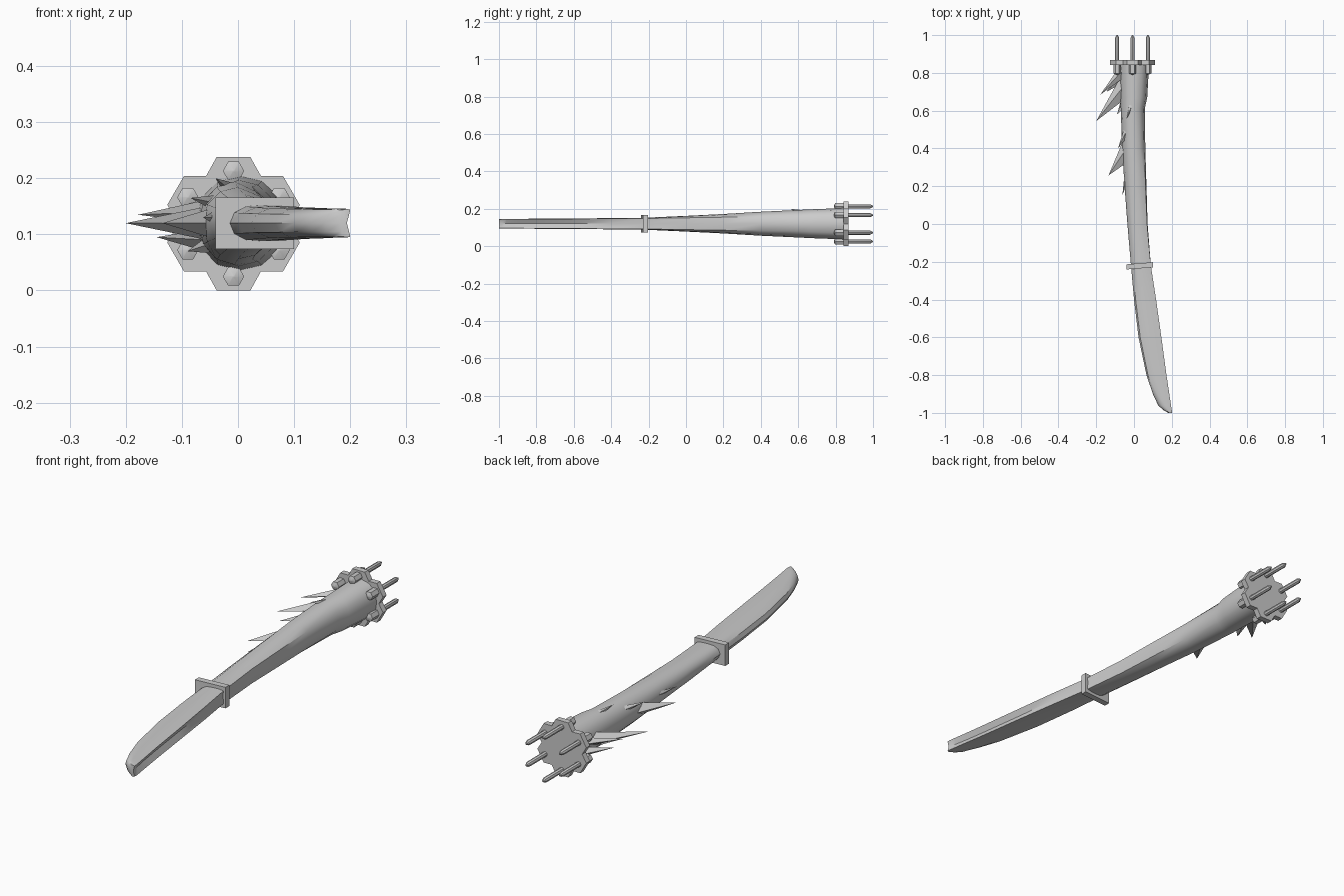
import bpy, bmesh, math
from mathutils import Vector

if "Cube" in bpy.data.objects:
    bpy.data.objects.remove(bpy.data.objects["Cube"])

grey = bpy.data.materials.new("light_grey")
grey.diffuse_color = (0.6, 0.6, 0.6, 1)
grey.use_nodes = True
grey.node_tree.nodes["Principled BSDF"].inputs["Base Color"].default_value = grey.diffuse_color
CX, CZ = -0.008, 0.119      # axis of the wide end


def make(name, bm, smooth=None):
    bmesh.ops.recalc_face_normals(bm, faces=bm.faces)
    me = bpy.data.meshes.new(name)
    bm.to_mesh(me)
    bm.free()
    me.materials.append(grey)
    ob = bpy.data.objects.new(name, me)
    bpy.context.collection.objects.link(ob)
    if smooth:
        bpy.ops.object.select_all(action='DESELECT')
        bpy.context.view_layer.objects.active = ob
        ob.select_set(True)
        bpy.ops.object.shade_smooth_by_angle(angle=math.radians(smooth))
    return ob


def loft(name, rings, smooth=None):
    bm = bmesh.new()
    loops = [[bm.verts.new(p) for p in r] for r in rings]
    n = len(loops[0])
    for a, b in zip(loops, loops[1:]):
        for i in range(n):
            j = (i + 1) % n
            bm.faces.new((a[i], a[j], b[j], b[i]))
    bm.faces.new(loops[0])
    bm.faces.new(loops[-1])
    return make(name, bm, smooth)


def section(y, x0, x1, h, d, groove):
    """Blend of an ellipse (d=0) and a D shape with a V groove (d=1)."""
    half = [(1, 0), (1, .92), (.6, 1), (.1, 1), (-.45, .94), (-.85, .6), (-1, 0)]
    pts = []
    for k in range(12):
        m, s = (k, 1) if k <= 6 else (12 - k, -1)
        a = math.radians(30 * m)
        u = half[m][0] * d + math.cos(a) * (1 - d)
        v = half[m][1] * d + math.sin(a) * (1 - d)
        x = (x0 + x1) / 2 + u * (x1 - x0) / 2 - (groove if k == 0 else 0)
        pts.append((x, y, CZ + 0.001 + s * v * h))
    return pts


# curved grip flowing into the flared barrel: y, left, right, half height, D blend, groove
profile = [
    (-1.0, .182, .2, .025, 1, .006), (-.985, .155, .2, .026, 1, .01),
    (-.96, .128, .196, .026, 1, .012), (-.9, .1, .187, .026, 1, .014),
    (-.8, .066, .172, .027, 1, .014), (-.6, .024, .145, .028, 1, .014),
    (-.4, 0, .117, .03, 1, .01), (-.22, -.016, .09, .032, .9, .002),
    (0, -.035, .072, .042, .6, 0), (.2, -.05, .066, .052, .4, 0),
    (.4, -.063, .06, .064, .2, 0), (.61, -.07, .057, .074, .1, 0),
    (.67, -.072, .07, .077, .15, 0), (.85, -.077, .08, .084, .2, 0)]
loft("grip_and_barrel", [section(*p) for p in profile], 40)


# rectangular collar, very slightly tilted
def collar_ring(y, g):
    return [(x, y + 0.08 * (x - .03), CZ + .001 + z) for x, z in
            ((-.04 + g, -.046), (.1, -.046), (.1, .046), (-.04 + g, .046))]


loft("collar", [collar_ring(-.235, 0), collar_ring(-.208, 0)])

# six-lobed end flange
outline = []
for k in range(6):
    a = math.radians(30 + 60 * k)
    r, t = Vector((math.cos(a), math.sin(a))), Vector((-math.sin(a), math.cos(a)))
    b = a + math.radians(30)
    outline += [r * .119 - t * .03, r * .119 + t * .03,
                Vector((math.cos(b), math.sin(b))) * .098]
loft("end_flange", [[(CX + p.x, y, CZ + p.y) for p in outline] for y in (.843, .868)])


# bolts through each lobe: faceted head in front, pointed pin behind
def turned(name, cx, cz, steps, n):
    rings = [[(cx + r * math.cos(2 * math.pi * i / n), y,
               cz + r * math.sin(2 * math.pi * i / n)) for i in range(n)]
             for y, r in steps]
    loft(name, rings, 35)


for k in range(6):
    a = math.radians(30 + 60 * k)
    cx, cz = CX + .094 * math.cos(a), CZ + .094 * math.sin(a)
    turned("bolt_head", cx, cz, [(.79, .002), (.797, .019), (.845, .019)], 6)
    turned("bolt_pin", cx, cz, [(.866, .011), (.985, .011), (1.0, .003)], 8)


# thorns swept towards the grip: tip, base start, base end, base half thickness
def thorn(tip, front, back, w):
    tip, front, back = Vector(tip), Vector(front), Vector(back)
    axis = (tip - (front + back) / 2).normalized()
    side = (back - front).cross(axis).normalized() * w
    mid = (front + back) / 2
    bm = bmesh.new()
    base = [bm.verts.new(p) for p in (front, mid + side, back, mid - side)]
    top = bm.verts.new(tip)
    for i in range(4):
        bm.faces.new((base[i], base[(i + 1) % 4], top))
    bm.faces.new(base)
    make("thorn", bm)


thorns = [
    ((-.2, .545, .12), (-.05, .66, .12), (-.06, .8, .12), .03),
    ((-.135, .257, .12), (-.045, .32, .12), (-.05, .46, .12), .026),
    ((-.178, .685, .135), (-.06, .77, .14), (-.065, .85, .14), .02),
    ((-.145, .7, .095), (-.055, .75, .09), (-.06, .84, .09), .02),
    ((-.062, .15, .13), (-.035, .22, .13), (-.04, .36, .13), .015),
    ((-.04, .555, .2), (-.015, .6, .18), (-.01, .7, .18), .014),
    ((-.085, .4, .165), (-.035, .46, .155), (-.035, .56, .155), .016),
    ((-.09, .58, .07), (-.045, .62, .085), (-.045, .74, .08), .018)]
for t in thorns:
    thorn(*t)
